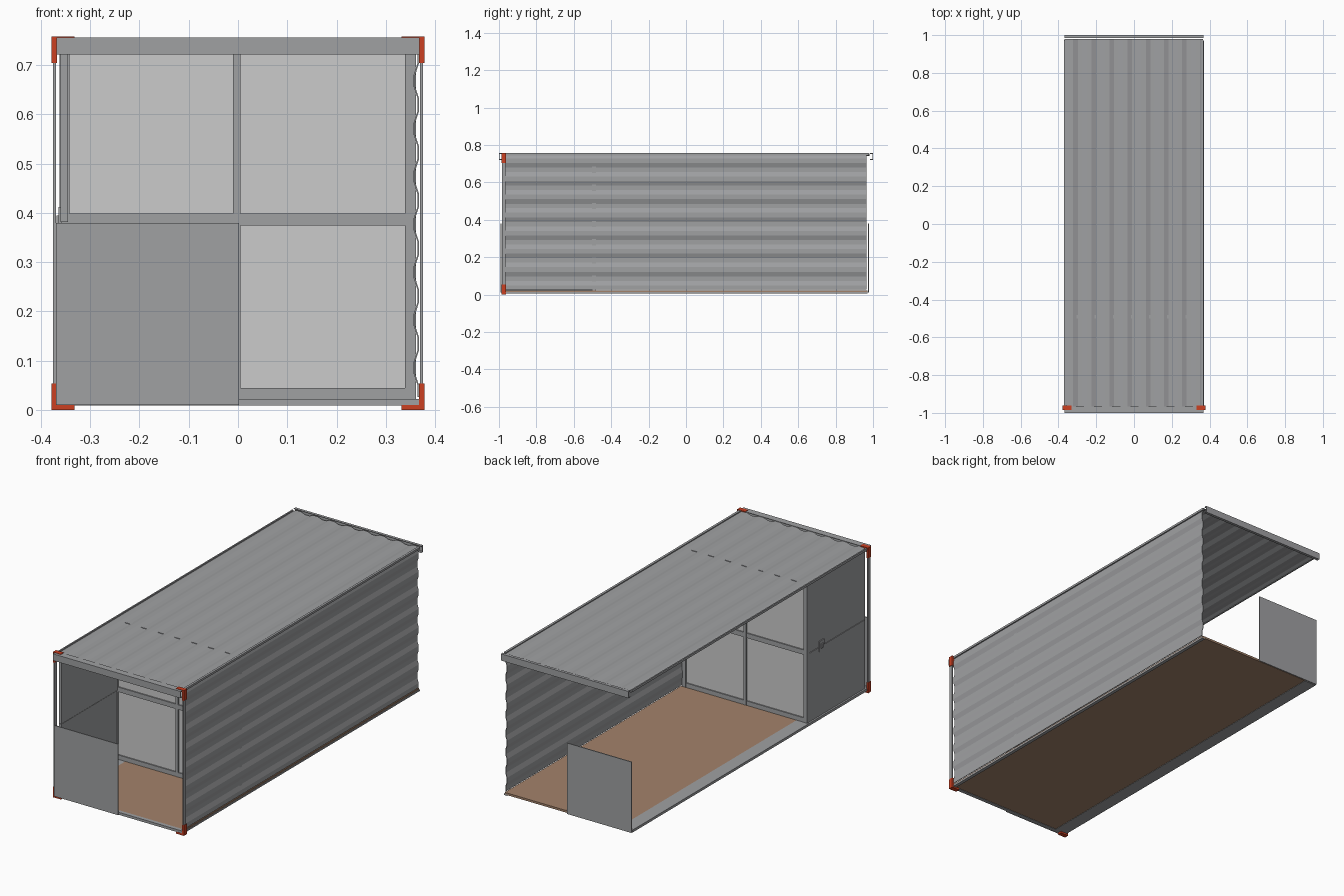
import bpy
import math

if "Cube" in bpy.data.objects:
    bpy.data.objects.remove(bpy.data.objects["Cube"])


def material(name, rgb):
    m = bpy.data.materials.new(name)
    m.diffuse_color = (*rgb, 1.0)
    m.use_nodes = True
    m.node_tree.nodes["Principled BSDF"].inputs["Base Color"].default_value = m.diffuse_color
    return m


STEEL = material("steel_grey", (0.35, 0.355, 0.365))
PANE = material("pane_light_grey", (0.60, 0.60, 0.60))
RED = material("casting_orange_red", (0.60, 0.05, 0.015))
WOOD = material("floor_brown", (0.37, 0.225, 0.145))


def make(name, verts, faces, mat):
    me = bpy.data.meshes.new(name)
    me.from_pydata(verts, [], faces)
    me.materials.append(mat)
    ob = bpy.data.objects.new(name, me)
    bpy.context.collection.objects.link(ob)
    return ob


def box(name, x, y, z, mat=STEEL):
    """Box from (min, max) ranges."""
    x, y, z = sorted(x), sorted(y), sorted(z)
    v = [(a, b, c) for a in x for b in y for c in z]
    f = [(0, 1, 3, 2), (4, 6, 7, 5), (0, 4, 5, 1), (2, 3, 7, 6), (0, 2, 6, 4), (1, 5, 7, 3)]
    return make(name, v, f, mat)


def corrugation(u0, u1, phase, period, lo, hi):
    """Trapezoid wave points between u0 and u1."""
    def height(u):
        t = ((u - phase) / period) % 1.0
        h = min(1, max(0, t * 4)) if t < 0.5 else min(1, max(0, 3 - t * 4))
        return lo + (hi - lo) * h
    k = math.ceil((u0 - phase) / period * 4)
    us = [u0]
    while phase + k * period / 4 < u1 - 1e-4:
        u = phase + k * period / 4
        if u > u0 + 1e-4:
            us.append(u)
        k += 1
    us.append(u1)
    return [(u, height(u)) for u in us]


def sheet(name, points, y0, y1):
    """Sweep an (x, z) profile along y as a thin metal sheet."""
    n = len(points)
    v = [(x, y, z) for y in (y0, y1) for x, z in points]
    ob = make(name, v, [(i, i + 1, n + i + 1, n + i) for i in range(n - 1)], STEEL)
    mod = ob.modifiers.new("thickness", "SOLIDIFY")
    mod.thickness = 0.003
    mod.offset = 0
    return ob


# Corrugated roof and right wall
sheet("corrugated_roof", corrugation(-0.367, 0.365, -0.37, 0.096, 0.743, 0.752), -0.967, 0.98)
sheet("corrugated_right_wall",
      [(x, z) for z, x in corrugation(0.026, 0.746, 0.098, 0.097, 0.358, 0.366)], -0.965, 0.965)

# Floor and long rails
box("floor", (-0.30, 0.367), (-0.965, 0.97), (0.011, 0.022), WOOD)
box("left_bottom_rail", (-0.37, -0.30), (-0.965, 0.97), (0.009, 0.022))
box("right_bottom_rail", (0.352, 0.37), (-0.965, 0.97), (0.007, 0.015))
box("right_top_rail", (0.357, 0.369), (-0.965, 0.975), (0.745, 0.756))
box("left_top_rail", (-0.37, -0.363), (-0.965, 0.975), (0.742, 0.754))
box("front_sill", (-0.37, 0.37), (-0.985, -0.965), (0.009, 0.022))

# Channel beams across the top of both ends
for name, outer, inner in (("front", -1.0, -0.965), ("back", 1.0, 0.985)):
    web = outer + (0.003 if outer < 0 else -0.003)
    box(name + "_beam_web", (-0.368, 0.368), (outer, web), (0.721, 0.756))
    box(name + "_beam_top_flange", (-0.368, 0.368), (web, inner), (0.753, 0.756))
    low = -0.985 if outer < 0 else inner
    box(name + "_beam_bottom_flange", (-0.368, 0.368), (web, low), (0.721, 0.724))

# Front posts with L-shaped corner castings
for s, side in ((-1, "left"), (1, "right")):
    box(side + "_front_post", (s * 0.369, s * 0.375), (-0.985, -0.965), (0.05, 0.71))
    for level, zp, zv in (("bottom", (0.0, 0.010), (0.010, 0.054)),
                          ("top", (0.748, 0.758), (0.704, 0.748))):
        box(f"{side}_{level}_casting_plate", (s * 0.332, s * 0.378), (-0.986, -0.962), zp, RED)
        box(f"{side}_{level}_casting_upright", (s * 0.367, s * 0.378), (-0.986, -0.962), zv, RED)

# Half-height end panels
box("front_half_panel", (-0.369, 0.002), (-0.992, -0.987), (0.01, 0.38))
box("back_half_panel", (-0.369, 0.002), (0.973, 0.978), (0.01, 0.38))

# Window partition: frame bars and four panes
FY = (-0.502, -0.482)
for name, x in (("left", (-0.362, -0.342)), ("middle", (-0.010, 0.005)), ("right", (0.339, 0.361))):
    box(f"partition_{name}_bar", x, FY, (0.022, 0.747))
for name, z in (("bottom", (0.022, 0.045)), ("middle", (0.374, 0.399)), ("top", (0.724, 0.747))):
    box(f"partition_{name}_rail", (-0.361, 0.36), (-0.501, -0.483), z)
for i, x in enumerate(((-0.342, -0.010), (0.005, 0.339))):
    for j, z in enumerate(((0.045, 0.374), (0.399, 0.724))):
        box(f"window_pane_{i}_{j}", x, (-0.495, -0.489), z, PANE)

# Left side panels by the front, with handle
box("left_lower_panel", (-0.361, -0.346), (-0.962, -0.482), (0.022, 0.380))
box("left_upper_panel", (-0.360, -0.345), (-0.962, -0.482), (0.382, 0.744))
box("handle_plate", (-0.364, -0.358), (-0.622, -0.582), (0.355, 0.412))
box("handle_knob", (-0.368, -0.364), (-0.610, -0.594), (0.372, 0.395))
